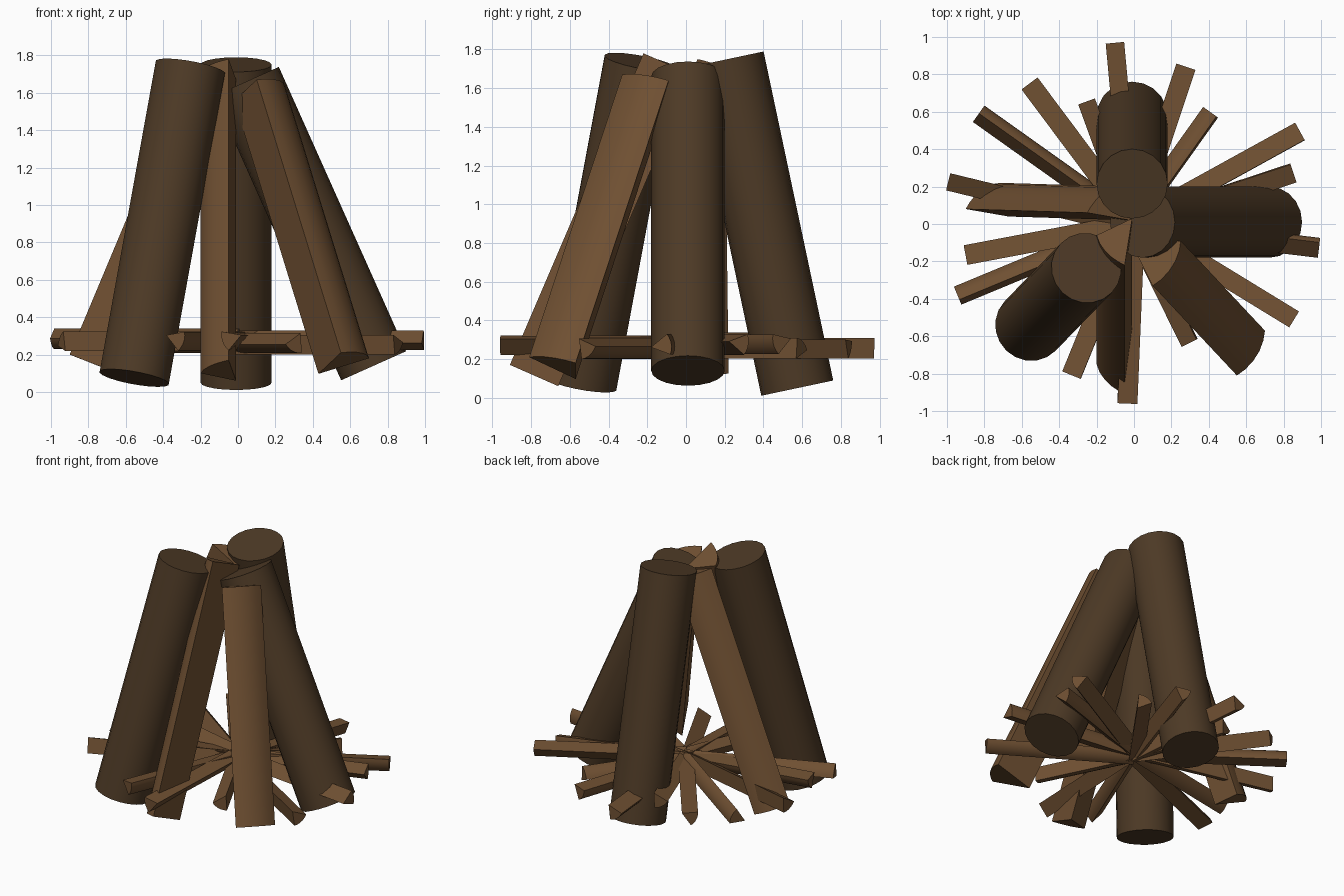
import bpy, bmesh, math, random
from mathutils import Vector, Matrix

if "Cube" in bpy.data.objects:
    bpy.data.objects.remove(bpy.data.objects["Cube"])

random.seed(4)


def material(name, col):
    m = bpy.data.materials.new(name)
    m.diffuse_color = (*col, 1)
    m.use_nodes = True
    m.node_tree.nodes["Principled BSDF"].inputs["Base Color"].default_value = m.diffuse_color
    return m


BARK = material("bark", (0.075, 0.042, 0.019))
SPLIT = material("split_wood", (0.16, 0.08, 0.032))


def prism(name, ring, shift, mat):
    """Extrude a closed ring of 3D points along a vector."""
    bm = bmesh.new()
    face = bm.faces.new([bm.verts.new(p) for p in ring])
    ext = bmesh.ops.extrude_face_region(bm, geom=[face], use_keep_orig=True)
    bmesh.ops.translate(bm, vec=shift, verts=[v for v in ext["geom"] if isinstance(v, bmesh.types.BMVert)])
    bmesh.ops.recalc_face_normals(bm, faces=bm.faces)
    me = bpy.data.meshes.new(name)
    bm.to_mesh(me)
    bm.free()
    me.materials.append(mat)
    ob = bpy.data.objects.new(name, me)
    bpy.context.collection.objects.link(ob)
    bpy.context.view_layer.objects.active = ob
    bpy.ops.object.select_all(action='DESELECT')
    ob.select_set(True)
    bpy.ops.object.shade_smooth_by_angle(angle=math.radians(35))
    return ob


def log(name, bottom, top, r=0.19, n=20):
    a, b = Vector(bottom), Vector(top)
    q = (b - a).to_track_quat('Z', 'Y')
    ring = [a + q @ Vector((r * math.cos(t), r * math.sin(t), 0))
            for t in (2 * math.pi * i / n for i in range(n))]
    prism(name, ring, b - a, BARK)


def wedge(name, apex, p1, p2, shift, steps=5):
    """Pie-slice section: two flat split faces and a rounded bark side."""
    apex, p1, p2 = Vector(apex), Vector(p1), Vector(p2)
    ring = [apex]
    for i in range(steps + 1):
        t = i / steps
        d = (p1 - apex).lerp(p2 - apex, t)
        r = (p1 - apex).length * (1 - t) + (p2 - apex).length * t
        ring.append(apex + d.normalized() * r)
    prism(name, ring, Vector(shift), SPLIT)


# Round logs leaning together
log("back_log", (-0.01, 0.575, 0.05), (-0.01, 0.215, 1.75))
log("right_log", (0.725, 0.01, 0.14), (0.045, 0.01, 1.66))
log("front_left_log", (-0.555, -0.545, 0.075), (-0.255, -0.235, 1.735))

# Split logs, given by their top section and their downward run
wedge("front_right_split_log", (-0.02, -0.09, 1.557), (0.10, -0.33, 1.67),
      (0.25, -0.09, 1.64), (0.45, -0.48, -1.46))
wedge("front_split_log", (-0.01, 0.03, 1.67), (-0.05, -0.22, 1.78),
      (-0.2, -0.06, 1.71), (0, -0.69, -1.61))
wedge("left_split_log", (-0.02, 0.02, 1.66), (-0.25, 0.06, 1.75),
      (-0.06, 0.2, 1.675), (-0.65, 0.02, -1.55))

# Kindling sticks radiating from the middle
ends = [(-0.09, 0.97), (0.28, 0.84), (0.42, 0.59), (0.89, 0.49),
        (0.85, 0.28), (0.99, -0.12), (0.85, -0.52), (0.31, -0.63),
        (-0.04, -0.96), (-0.33, -0.81), (-0.94, -0.39), (-0.9, -0.17),
        (-0.99, 0.24), (-0.83, 0.59), (-0.56, 0.75), (-0.24, 0.66)]
for i, (x, y) in enumerate(ends):
    z = 0.27 + random.uniform(-0.02, 0.02)
    d = Vector((x, y, 0))
    q = Matrix.Rotation(math.atan2(y, x), 3, 'Z') @ Matrix.Rotation(random.uniform(0, 6.28), 3, 'X')
    o = Vector((0, 0, z))
    sec = [o + q @ Vector((0, 0.062 * math.cos(a), 0.062 * math.sin(a)))
           for a in (math.radians(90), math.radians(210), math.radians(330))]
    wedge(f"kindling_{i + 1}", sec[0], sec[1], sec[2], d)
